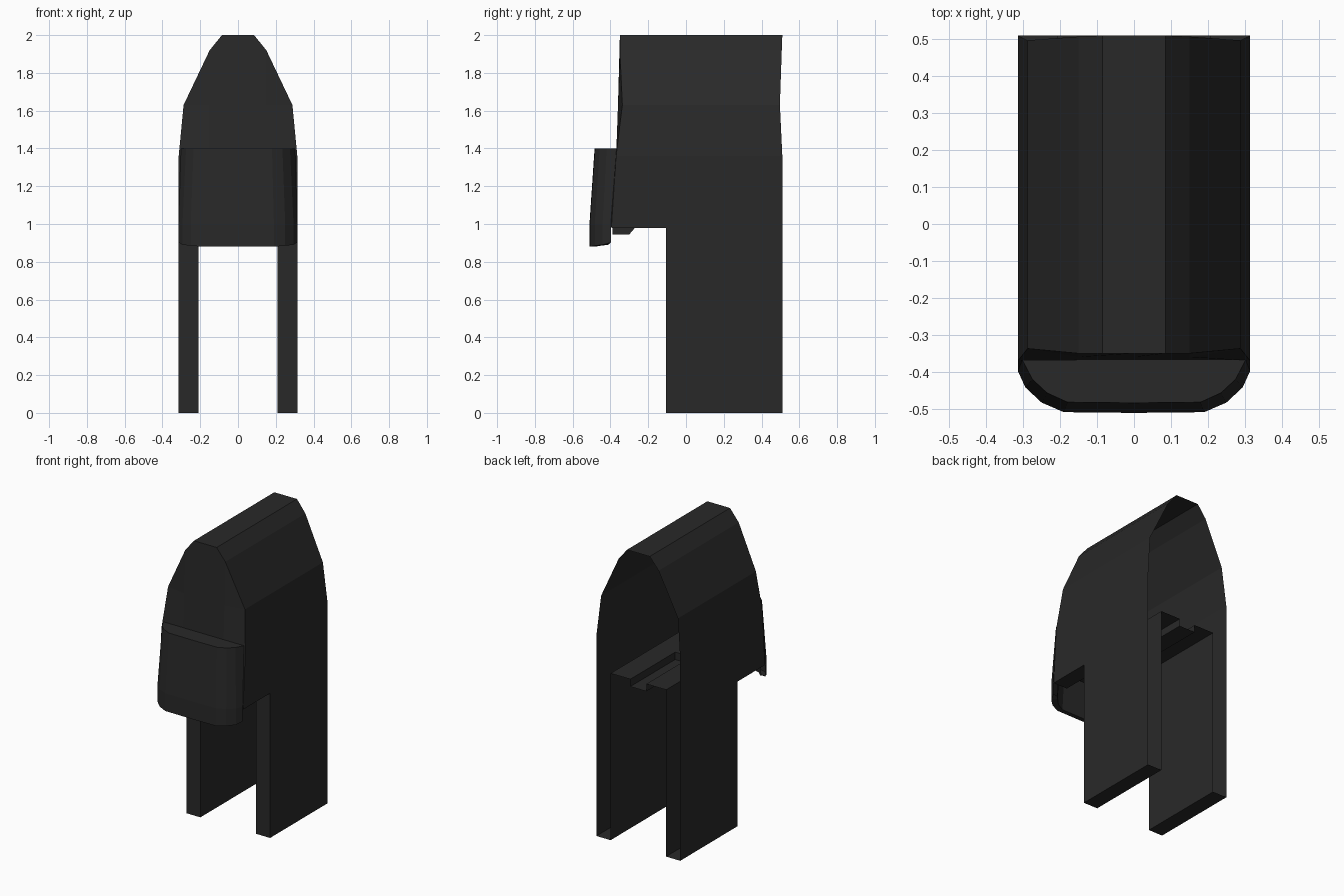
import bpy, bmesh

if "Cube" in bpy.data.objects:
    bpy.data.objects.remove(bpy.data.objects["Cube"])


def build(name, polys, mirror=True, color=(0.022, 0.022, 0.022, 1)):
    """Mesh from polygons, mirrored over x = 0 when asked."""
    bm = bmesh.new()
    for p in polys:
        bm.faces.new([bm.verts.new(v) for v in p])
        if mirror:
            bm.faces.new([bm.verts.new((-x, y, z)) for x, y, z in reversed(p)])
    bmesh.ops.remove_doubles(bm, verts=bm.verts, dist=0.0005)
    bmesh.ops.recalc_face_normals(bm, faces=bm.faces)
    me = bpy.data.meshes.new(name)
    bm.to_mesh(me)
    bm.free()
    ob = bpy.data.objects.new(name, me)
    bpy.context.collection.objects.link(ob)
    me.materials.append(dark)
    return ob


def strips(a, b):
    return [[a[i], a[i + 1], b[i + 1], b[i]] for i in range(len(a) - 1)]


dark = bpy.data.materials.new("dark_metal")
dark.diffuse_color = (0.022, 0.022, 0.022, 1)
dark.use_nodes = True
dark.node_tree.nodes["Principled BSDF"].inputs["Base Color"].default_value = dark.diffuse_color

# Outer shell: tapered roof and sides, open at the back
front = [(0, -0.35, 2), (0.085, -0.35, 2), (0.15, -0.35, 1.92),
         (0.288, -0.337, 1.63), (0.314, -0.37, 1.36), (0.314, -0.395, 0.98)]
back = [(0, 0.51, 2), (0.085, 0.51, 2), (0.15, 0.507, 1.92),
        (0.288, 0.497, 1.63), (0.314, 0.51, 1.36), (0.314, 0.51, 0.98)]
shell = strips(front, back)
shell.append([(0, -0.35, 2), (0.085, -0.35, 2), (0.15, -0.35, 1.92),
              (0.15, -0.36, 1.63), (0, -0.36, 1.63)])
shell.append([(0.15, -0.35, 1.92), (0.288, -0.337, 1.63), (0.15, -0.36, 1.63)])
shell.append([(0, -0.36, 1.63), (0.15, -0.36, 1.63), (0.15, -0.37, 1.36), (0, -0.37, 1.36)])
shell.append([(0.15, -0.36, 1.63), (0.288, -0.337, 1.63), (0.314, -0.37, 1.36),
              (0.15, -0.37, 1.36)])
build("outer_shell", shell)

# Legs: hollow channels open at the back
o, i, f, b, top = 0.314, 0.208, -0.105, 0.51, 1.13
build("leg", [
    [(o, f, 0), (o, b, 0), (o, b, 0.98), (o, f, 0.98)],
    [(i, f, 0), (i, b, 0), (i, b, top), (i, f, top)],
    [(i, f, 0), (o, f, 0), (o, f, 0.98), (i, f, 0.98)],
    [(i, f, 0), (o, f, 0), (o, b, 0), (i, b, 0)],
    [(i, f, 0.98), (o, f, 0.98), (o, -0.395, 0.98), (i, -0.395, 0.98)],
    [(i, f, 0.98), (i, f, top), (i, -0.395, top), (i, -0.395, 0.98)],
])

# Inner floor with a central groove
g, gz, ge = 0.06, 1.08, 0.03
build("inner_floor", [
    [(g, b, top), (i, b, top), (i, ge, top), (g, ge, top)],
    [(g, b, top), (g, ge, top), (g, ge, gz), (g, b, gz)],
    [(0, b, gz), (g, b, gz), (g, ge, gz), (0, ge, gz)],
    [(0, ge, top), (i, ge, top), (i, -0.37, top), (0, -0.37, top)],
])

# Sloped block hanging under the floor
w = 0.06
side = [(ge, gz), (ge, top), (-0.39, top), (-0.39, 0.945), (-0.3, 0.945), (-0.27, 0.98)]
block = [[(w, y, z) for y, z in side]]
ring = side + side[:1]
block += strips([(0, y, z) for y, z in ring], [(w, y, z) for y, z in ring])
build("hanging_block", block)

# Front cover: rounded plan, leaning outward, hollow underneath
upper = [(0.302, -0.368), (0.275, -0.42), (0.235, -0.457), (0.18, -0.482), (0, -0.484)]
lower = [(0.314, -0.398), (0.294, -0.442), (0.25, -0.483), (0.19, -0.509), (0, -0.511)]
rim_z = [0.902, 0.89, 0.885, 0.88, 0.88]
rows = [[(x, y, 1.4) for x, y in upper],
        [(x, y, 1.0) for x, y in lower],
        [(x, y, z) for (x, y), z in zip(lower, rim_z)],
        [(x * 0.91, y + 0.03 * (n > 0), z) for n, ((x, y), z) in enumerate(zip(lower, rim_z))],
        [(x * 0.88, y + 0.04 * (n > 0), 1.13) for n, (x, y) in enumerate(lower)]]
cover = []
for a, c in zip(rows, rows[1:]):
    cover += strips(a, c)
cover.append(rows[0] + [(0, -0.368, 1.4)])
cover.append(rows[4] + [(0, -0.37, 1.13)])
cover.append([rows[0][0], rows[1][0], (0.314, -0.395, 0.98), (0.314, -0.37, 1.36)])
cover.append([(0.302, -0.368, 1.4), (0.314, -0.37, 1.36), (0, -0.37, 1.36), (0, -0.368, 1.4)])
build("front_cover", cover)
